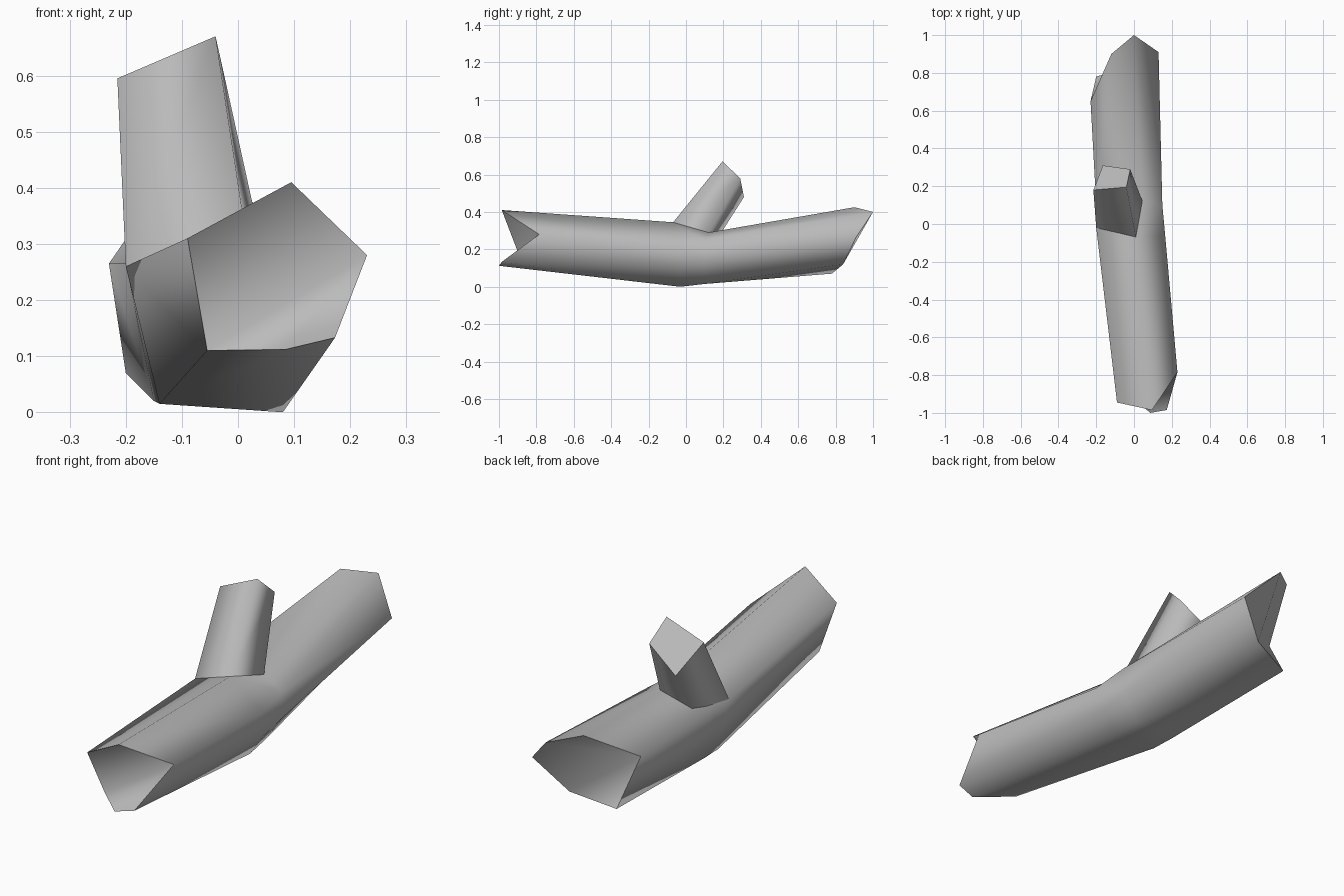
import bpy, bmesh

cube = bpy.data.objects.get("Cube")
if cube:
    bpy.data.objects.remove(cube, do_unlink=True)

grey = bpy.data.materials.new("plain grey")
grey.use_nodes = True
colour = (0.5, 0.5, 0.5, 1)
grey.diffuse_color = colour
grey.node_tree.nodes["Principled BSDF"].inputs["Base Color"].default_value = colour


def loft(name, rings, start_caps, end_caps):
    """Skin matching rings; caps list corner indices of the first or last ring."""
    bm = bmesh.new()
    loops = [[bm.verts.new(p) for p in ring] for ring in rings]
    n = len(rings[0])
    for low, high in zip(loops, loops[1:]):
        for i in range(n):
            j = (i + 1) % n
            bm.faces.new((low[i], low[j], high[j], high[i]))
    sides = set(bm.faces)
    for loop, caps in ((loops[0], start_caps), (loops[-1], end_caps)):
        for cap in caps:
            bm.faces.new([loop[i] for i in cap])
    bmesh.ops.recalc_face_normals(bm, faces=bm.faces)
    # Smooth bark, with a crisp border round each broken end
    for face in bm.faces:
        face.smooth = True
    for edge in bm.edges:
        edge.smooth = len({f in sides for f in edge.link_faces}) == 1
    mesh = bpy.data.meshes.new(name)
    bm.to_mesh(mesh)
    bm.free()
    mesh.materials.append(grey)
    obj = bpy.data.objects.new(name, mesh)
    bpy.context.collection.objects.link(obj)
    return obj


# Trunk: rings run from the crown clockwise, seen from the front
front_end = [(.095, -.985, .41), (.23, -.785, .28), (.173, -.985, .133),
             (.085, -1, .112), (-.055, -.87, .11), (-.09, -.945, .31)]
fork_front = [(.01, -.07, .345), (.165, -.06, .22), (.15, -.03, .1),
              (.08, -.03, 0), (-.14, -.03, .015), (-.2, -.02, .26)]
fork_back = [(.045, .12, .29), (.15, .1, .25), (.15, .1, .13),
             (.07, .1, .015), (-.15, .08, .02), (-.2, .1, .265)]
back_end = [(-.12, .9, .425), (0, 1, .4), (.13, .91, .265),
            (-.007, .84, .12), (-.2, .78, .07), (-.23, .65, .265)]
loft("trunk", [front_end, fork_front, fork_back, back_end],
     [(0, 1, 4, 5), (1, 2, 3, 4)], [(0, 1, 2, 3, 5), (3, 4, 5)])

# Side branch: its root is sunk a little into the trunk
root = [(-.2, -.02, .26), (.01, -.07, .343), (.045, .12, .285), (-.16, .17, .26)]
tip = [(-.215, .18, .595), (-.04, .195, .67), (-.02, .29, .58), (-.165, .31, .48)]
loft("branch", [root, tip], [], [(0, 1, 2, 3)])
